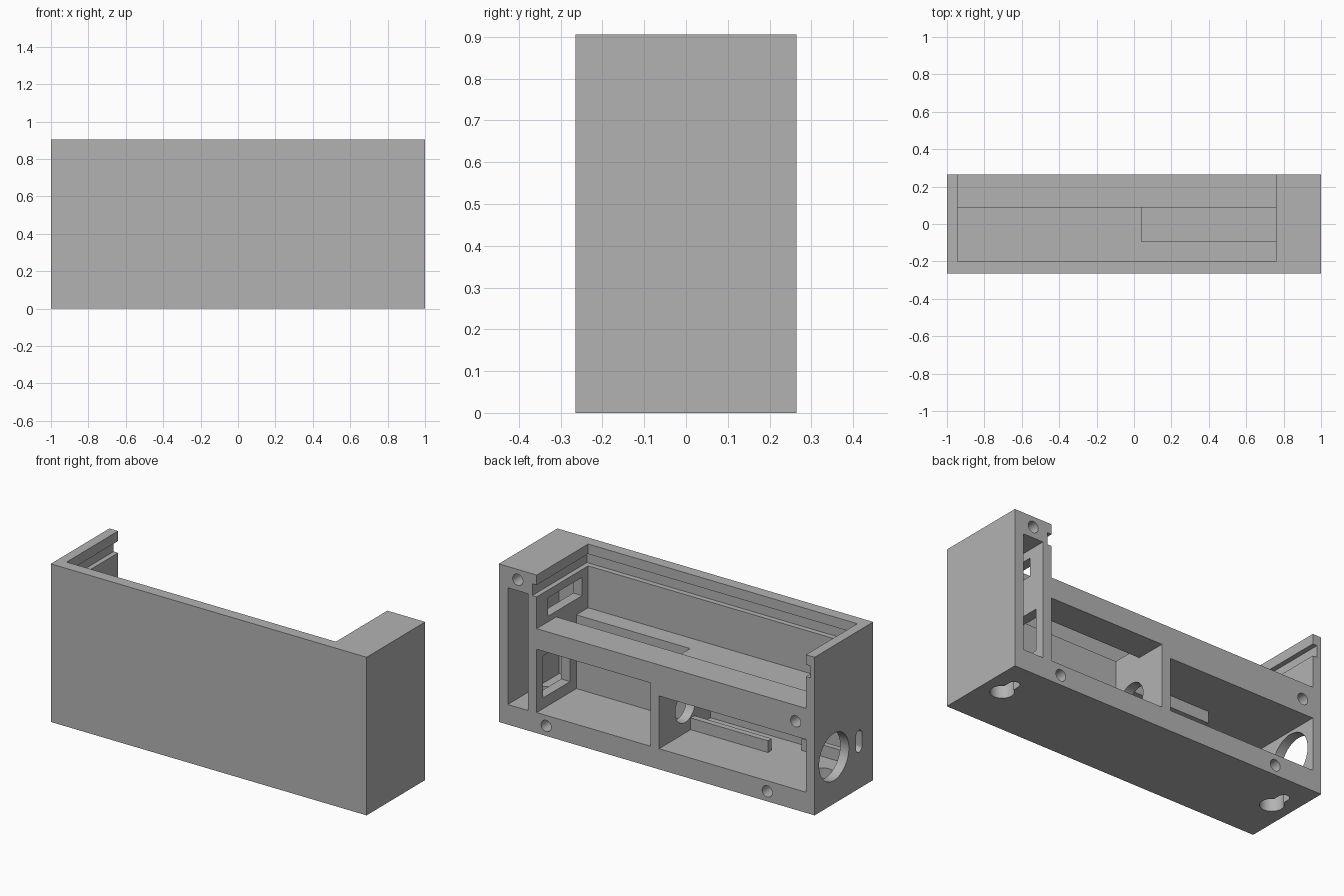
import bpy
import bmesh
from math import radians
from mathutils import Matrix, Vector

cube = bpy.data.objects.get("Cube")
if cube:
    bpy.data.objects.remove(cube, do_unlink=True)

grey = bpy.data.materials.new("plain grey")
grey.use_nodes = True
COLOR = (0.45, 0.45, 0.45, 1)
grey.diffuse_color = COLOR
grey.node_tree.nodes["Principled BSDF"].inputs["Base Color"].default_value = COLOR


def make_object(name, bm):
    mesh = bpy.data.meshes.new(name)
    bm.to_mesh(mesh)
    bm.free()
    mesh.materials.append(grey)
    obj = bpy.data.objects.new(name, mesh)
    bpy.context.collection.objects.link(obj)
    return obj


def box(name, x, y, z):
    """Box from (min, max) pairs."""
    bm = bmesh.new()
    bmesh.ops.create_cube(bm, size=1)
    for v in bm.verts:
        v.co = Vector([r[0] if c < 0 else r[1] for c, r in zip(v.co, (x, y, z))])
    return make_object(name, bm)


def rod(name, center, radius, length, axis):
    """Cylinder along the x, y or z axis."""
    turn = {"x": Matrix.Rotation(radians(90), 4, "Y"),
            "y": Matrix.Rotation(radians(90), 4, "X"),
            "z": Matrix.Identity(4)}[axis]
    bm = bmesh.new()
    bmesh.ops.create_cone(bm, cap_ends=True, segments=48, radius1=radius, radius2=radius,
                          depth=length, matrix=Matrix.Translation(center) @ turn)
    return make_object(name, bm)


# Main dimensions
W, D, H = 1.0, 0.265, 0.905
LEFT, RIGHT = 0.76, -0.945       # inner faces of the column and the thin wall
FRONT = -0.2                     # inner face of the front wall
SHELF = 0.088                    # front edge of the back beam
FLOOR, TRAY, BEAM = 0.118, 0.54, 0.598
OUT = D + 0.1                    # cutters reach past the back

body = box("enclosure_body", (-W, W), (-D, D), (0, H))

cutters = [
    # Upper tray, its back opening and the lid groove
    box("tray_cut", (RIGHT, LEFT), (FRONT, SHELF), (TRAY, 1)),
    box("back_opening_cut", (RIGHT, LEFT), (FRONT, OUT), (BEAM, 1)),
    box("lid_groove_cut", (RIGHT - 0.028, LEFT + 0.028), (FRONT - 0.03, OUT), (0.78, 0.848)),
    # Lower compartments, the pit joining one to the tray, and the column slot
    box("left_compartment_cut", (0.04, LEFT), (-0.094, OUT), (FLOOR, 0.48)),
    box("pit_cut", (0.04, LEFT), (-0.094, SHELF), (0.3, 0.7)),
    box("right_compartment_cut", (RIGHT, -0.015), (FRONT, OUT), (FLOOR, 0.42)),
    box("column_slot_cut", (0.816, 0.943), (FRONT, OUT), (FLOOR - 0.003, 0.783)),
    # Windows between the column slot and the compartments
    box("lower_window_cut", (0.7, 0.88), (-0.037, 0.21), (0.18, 0.42)),
    box("upper_window_cut", (0.7, 0.88), (-0.146, 0.165), (0.63, 0.735)),
    # Cable holes in the divider and the thin wall
    rod("divider_hole_cut", (0.01, 0.028, 0.268), 0.09, 0.2, "x"),
    rod("side_hole_cut", (-W, 0.09, 0.268), 0.135, 0.3, "x"),
    # Round-ended vertical slot in the thin wall
    box("side_slot_cut", (-1.1, -0.9), (-0.163, -0.109), (0.235, 0.307)),
    rod("side_slot_low_cut", (-W, -0.136, 0.235), 0.027, 0.2, "x"),
    rod("side_slot_high_cut", (-W, -0.136, 0.307), 0.027, 0.2, "x"),
]

# Screw holes in the back
for x, z in ((0.88, 0.846), (0.7, 0.057), (-0.7, 0.057), (-0.88, 0.506)):
    cutters.append(rod("screw_hole_cut", (x, D, z), 0.032, 0.3, "y"))

# Keyhole mounts in the underside
for x in (0.88, -0.88):
    cutters += [
        rod("keyhole_cut", (x, 0.023, 0), 0.062, 0.3, "z"),
        box("keyhole_slot_cut", (x - 0.03, x + 0.03), (0.023, 0.115), (-0.15, 0.15)),
        rod("keyhole_end_cut", (x, 0.115, 0), 0.03, 0.3, "z"),
    ]

for cutter in cutters:
    cutter.hide_render = True
    mod = body.modifiers.new(cutter.name, "BOOLEAN")
    mod.operation = "DIFFERENCE"
    mod.solver = "EXACT"
    mod.object = cutter

# Bake the cuts and drop the cutters
bpy.context.view_layer.update()
graph = bpy.context.evaluated_depsgraph_get()
result = bpy.data.meshes.new_from_object(body.evaluated_get(graph))
body.modifiers.clear()
body.data = result
for cutter in cutters:
    bpy.data.objects.remove(cutter, do_unlink=True)

bpy.ops.object.select_all(action="DESELECT")
body.select_set(True)
bpy.context.view_layer.objects.active = body
bpy.ops.object.shade_smooth_by_angle(angle=radians(25))

# Board guide rails in the right compartment
box("lower_guide_rail", (-0.504, -0.01), (-0.055, -0.021), (FLOOR - 0.01, 0.185))
box("upper_guide_rail", (-0.504, -0.01), (-0.055, -0.021), (0.353, 0.43))
box("short_guide_rail", (RIGHT - 0.01, -0.63), (-0.175, -0.143), (FLOOR - 0.01, 0.185))
